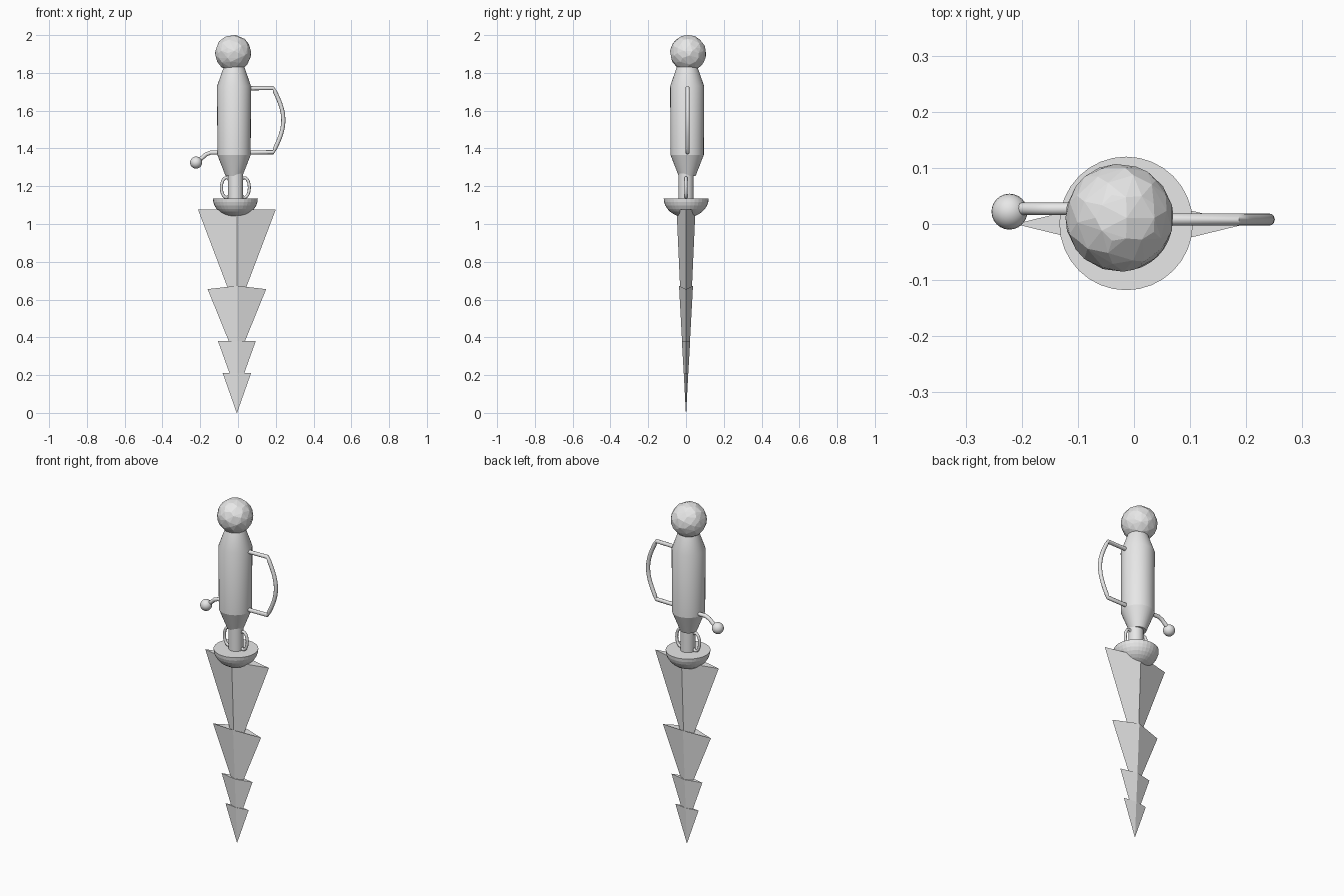
import bpy, bmesh, math
from mathutils import Vector

if "Cube" in bpy.data.objects:
    bpy.data.objects.remove(bpy.data.objects["Cube"], do_unlink=True)

grey = bpy.data.materials.new("plain grey")
grey.use_nodes = True
grey.diffuse_color = (0.8, 0.8, 0.8, 1)
grey.node_tree.nodes["Principled BSDF"].inputs["Base Color"].default_value = (0.8, 0.8, 0.8, 1)


def finish(bm, name, smooth=None):
    """Turn a bmesh into a named object, smoothed up to an angle if given."""
    bmesh.ops.recalc_face_normals(bm, faces=bm.faces)
    mesh = bpy.data.meshes.new(name)
    bm.to_mesh(mesh)
    bm.free()
    mesh.materials.append(grey)
    obj = bpy.data.objects.new(name, mesh)
    bpy.context.collection.objects.link(obj)
    if smooth:
        bpy.ops.object.select_all(action="DESELECT")
        obj.select_set(True)
        bpy.context.view_layer.objects.active = obj
        bpy.ops.object.shade_smooth_by_angle(angle=math.radians(smooth))
    return obj


def loft(name, rings, smooth=None, closed=False):
    """Skin a list of equal-length point rings; cap the ends unless closed."""
    bm = bmesh.new()
    loops = [[bm.verts.new(p) for p in ring] for ring in rings]
    n = len(loops[0])
    pairs = list(zip(loops, loops[1:]))
    if closed:
        pairs.append((loops[-1], loops[0]))
    else:
        bm.faces.new(loops[0])
        bm.faces.new(loops[-1])
    for a, b in pairs:
        for i in range(n):
            j = (i + 1) % n
            bm.faces.new((a[i], a[j], b[j], b[i]))
    return finish(bm, name, smooth)


def circle(x, y, z, r, n=32):
    return [(x + r * math.cos(math.tau * i / n), y + r * math.sin(math.tau * i / n), z) for i in range(n)]


def lathe(name, x, y, profile, smooth=None):
    return loft(name, [circle(x, y, z, r) for r, z in profile], smooth)


def tube(name, path, y, r, closed=False):
    """Round rod along a path of (x, z) points in a plane of constant y."""
    pts = [Vector((x, y, z)) for x, z in path]
    side = Vector((0, 1, 0))
    rings = []
    for i, p in enumerate(pts):
        prev = pts[i - 1] if i or closed else p
        following = pts[(i + 1) % len(pts)] if closed or i + 1 < len(pts) else p
        out = (following - prev).normalized().cross(side)
        rings.append([p + r * (math.cos(t) * side + math.sin(t) * out)
                      for t in (math.tau * k / 12 for k in range(12))])
    return loft(name, rings, 50, closed)


# Faceted pommel
bm = bmesh.new()
bmesh.ops.create_icosphere(bm, subdivisions=3, radius=0.096)
bmesh.ops.translate(bm, verts=bm.verts, vec=(-0.026, 0.011, 1.905))
pommel = finish(bm, "pommel")
facets = pommel.modifiers.new("facets", "DECIMATE")
facets.ratio = 0.55

# Grip and neck
lathe("grip", -0.021, 0.006, [(0.045, 1.255), (0.088, 1.365), (0.09, 1.73), (0.055, 1.83)], 20)
lathe("neck", -0.013, 0, [(0.04, 1.12), (0.04, 1.28)], 30)

# Bowl guard with a flat top
bowl = [(0.119 * math.cos(a), 1.135 - 0.1 * math.sin(a))
        for a in (math.radians(11 * k) for k in range(9))]
lathe("bowl_guard", -0.014, 0.001, bowl)

# Bowed side handle
bow = [(0.186 + 0.054 * math.sin(math.pi * k / 16), 1.72 - 0.34 * k / 16) for k in range(17)]
tube("side_handle", [(0.03, 1.718)] + bow + [(0.03, 1.378)], 0.008, 0.011)

# Lever and its ball
tube("lever", [(-0.06, 1.378), (-0.145, 1.378), (-0.17, 1.368), (-0.19, 1.35), (-0.215, 1.33)], 0.027, 0.011)
bm = bmesh.new()
bmesh.ops.create_uvsphere(bm, u_segments=24, v_segments=12, radius=0.032)
bmesh.ops.translate(bm, verts=bm.verts, vec=(-0.222, 0.022, 1.325))
finish(bm, "lever_ball", 40)

# Oval rings beside the neck
for name, cx in (("right_ring", -0.062), ("left_ring", 0.034)):
    oval = [(cx + 0.026 * math.cos(math.tau * k / 24), 1.193 + 0.052 * math.sin(math.tau * k / 24))
            for k in range(24)]
    tube(name, oval, 0, 0.008, closed=True)


# Stepped blade of diamond-section tiers
def diamond(z, half_width, depth, peak=0):
    cx = -0.006
    return [(cx + half_width, 0, z), (cx, depth, z + peak), (cx - half_width, 0, z), (cx, -depth, z + peak)]


tiers = [  # top z, half width, depth, peak; then bottom z, half width, depth
    (1.077, 0.206, 0.05, 0, 0.655, 0.046, 0.031),
    (0.655, 0.155, 0.037, 0.018, 0.38, 0.043, 0.021),
    (0.38, 0.1, 0.022, 0, 0.21, 0.039, 0.012),
    (0.21, 0.075, 0.012, 0, 0, 0.001, 0.001),
]
for i, (z1, w1, d1, peak, z0, w0, d0) in enumerate(tiers, 1):
    loft(f"blade_tier_{i}", [diamond(z1, w1, d1, peak), diamond(z0, w0, d0)])
